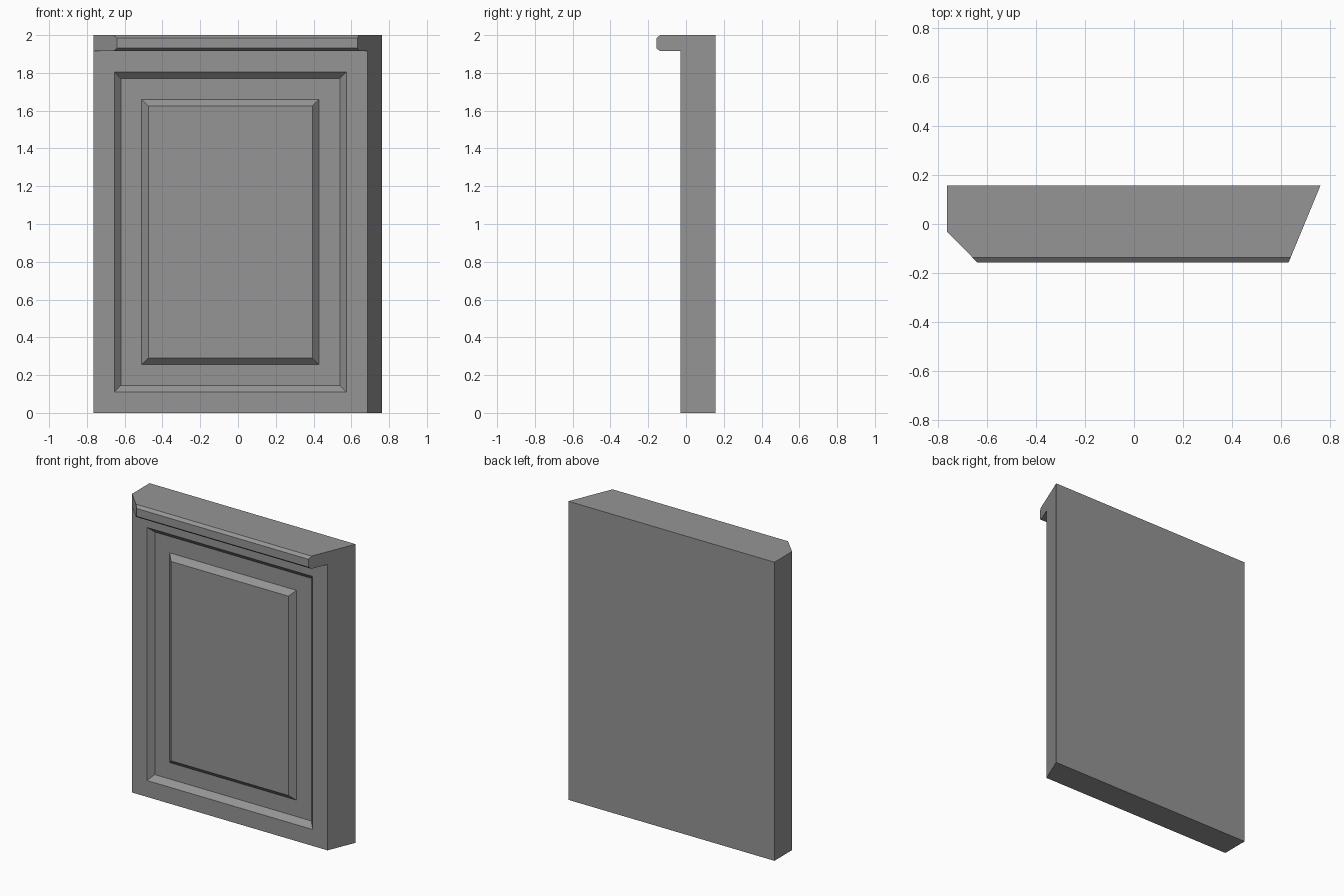
import bpy
import bmesh

cube = bpy.data.objects.get("Cube")
if cube:
    bpy.data.objects.remove(cube, do_unlink=True)

# Plain grey finish
grey = bpy.data.materials.new("plain_grey")
grey.use_nodes = True
colour = (0.30, 0.30, 0.30, 1)
grey.diffuse_color = colour
grey.node_tree.nodes["Principled BSDF"].inputs["Base Color"].default_value = colour

BACK, FRONT, LIP = 0.157, -0.03, -0.157
TOP, LEDGE = 2.0, 1.915
BEVEL_Y, BEVEL_Z = 0.02, 0.016


def end_x(y, side):
    """Mitred ends: slanted on the left, clipped corner on the right."""
    if side > 0:
        return 0.762 - (BACK - y) * 0.414
    return -0.765 + max(0, FRONT - y) * 0.98


# Side profile (y, z) of the slab with its overhanging top ledge
profile = [
    (FRONT, 0), (BACK, 0), (BACK, TOP), (FRONT, TOP),
    (LIP + BEVEL_Y, TOP), (LIP, TOP - BEVEL_Z),
    (LIP, LEDGE + BEVEL_Z), (LIP + BEVEL_Y, LEDGE), (FRONT, LEDGE),
]
n = len(profile)

bm = bmesh.new()
ends = [[bm.verts.new((end_x(y, s), y, z)) for y, z in profile] for s in (-1, 1)]
left, right = ends
faces = []
for i in range(n):
    j = (i + 1) % n
    faces.append(bm.faces.new((left[i], left[j], right[j], right[i])))
front = faces[-1]

# Each end has a slab face and a ledge face
for end in ends:
    bm.faces.new(end[:4] + end[8:])
    bm.faces.new(end[3:])
bmesh.ops.recalc_face_normals(bm, faces=bm.faces)

# Frame, sunken moulding, flat field and raised centre panel
for thickness, depth in ((0.11, 0), (0.035, -0.035), (0.11, 0), (0.035, 0.035)):
    bmesh.ops.inset_region(bm, faces=[front], thickness=thickness, depth=depth,
                           use_even_offset=True)

mesh = bpy.data.meshes.new("cabinet_panel")
bm.to_mesh(mesh)
bm.free()
mesh.materials.append(grey)
panel = bpy.data.objects.new("cabinet_panel", mesh)
bpy.context.collection.objects.link(panel)
